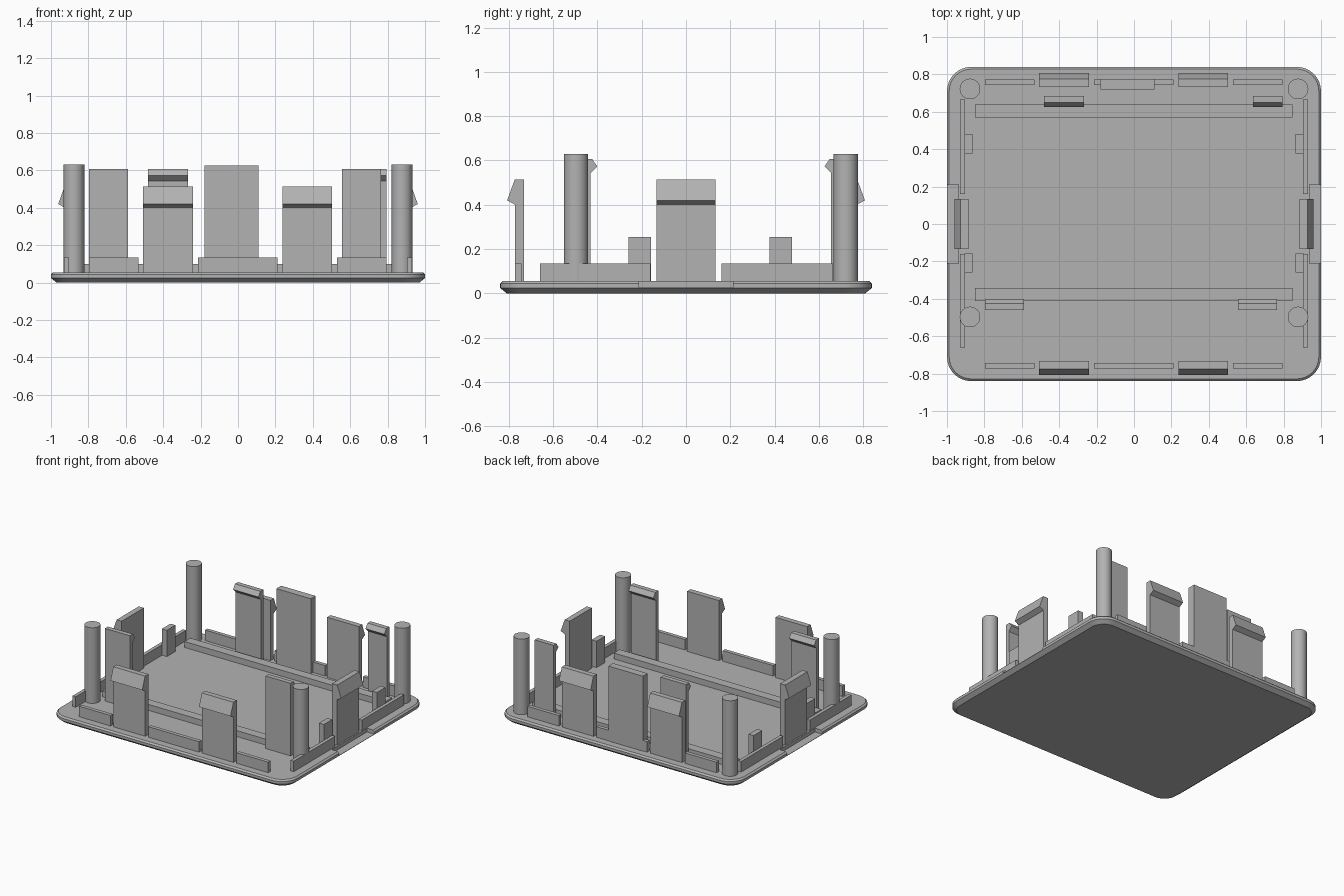
import bpy, bmesh, math

if "Cube" in bpy.data.objects:
    bpy.data.objects.remove(bpy.data.objects["Cube"])

grey = bpy.data.materials.new("plain grey")
grey.diffuse_color = (0.45, 0.45, 0.45, 1)
grey.use_nodes = True
grey.node_tree.nodes["Principled BSDF"].inputs["Base Color"].default_value = grey.diffuse_color
FLOOR = 0.05      # parts sink slightly into the plate, whose top is at 0.055


def finish(bm, name):
    bmesh.ops.recalc_face_normals(bm, faces=bm.faces[:])
    mesh = bpy.data.meshes.new(name)
    bm.to_mesh(mesh)
    bm.free()
    mesh.materials.append(grey)
    obj = bpy.data.objects.new(name, mesh)
    bpy.context.collection.objects.link(obj)
    return obj


def loft(name, rings):
    """Closed solid through rings of equal point count."""
    bm = bmesh.new()
    loops = [[bm.verts.new(p) for p in ring] for ring in rings]
    n = len(loops[0])
    for a, b in zip(loops, loops[1:]):
        for i in range(n):
            j = (i + 1) % n
            bm.faces.new((a[i], a[j], b[j], b[i]))
    bm.faces.new(loops[0][::-1])
    bm.faces.new(loops[-1])
    return finish(bm, name)


def box(name, x0, x1, y0, y1, top, bottom=FLOOR):
    return loft(name, [[(x0, y0, z), (x1, y0, z), (x1, y1, z), (x0, y1, z)]
                       for z in (bottom, top)])


def clip(name, axis, lo, hi, profile):
    """Extrude a (depth, z) profile between lo and hi along x or y."""
    put = (lambda d, w, z: (w, d, z)) if axis == "x" else (lambda d, w, z: (d, w, z))
    return loft(name, [[put(d, w, z) for d, z in profile] for w in (lo, hi)])


def smooth(obj):
    bpy.ops.object.select_all(action="DESELECT")
    bpy.context.view_layer.objects.active = obj
    obj.select_set(True)
    bpy.ops.object.shade_smooth_by_angle(angle=math.radians(25))


def rounded_rect(inset, z, hx=1.0, hy=0.84, r=0.13, steps=8):
    ring = []
    for q, (sx, sy) in enumerate([(1, 1), (-1, 1), (-1, -1), (1, -1)]):
        for i in range(steps + 1):
            a = math.radians(90 * (q + i / steps))
            ring.append((sx * (hx - r) + (r - inset) * math.cos(a),
                         sy * (hy - r) + (r - inset) * math.sin(a), z))
    return ring


# Cover plate with bevelled rim
plate = loft("cover_plate", [rounded_rect(i, z) for i, z in
                             ((0.03, 0), (0, 0.024), (0, 0.044), (0.012, 0.055))])
# Shallow notch in each short edge
for s in (-1, 1):
    cutter = box("notch_cutter", *sorted((s * 0.937, s * 1.1)), -0.212, 0.212, 0.1, 0.027)
    cutter.hide_render = True
    mod = plate.modifiers.new("notch", "BOOLEAN")
    mod.operation = "DIFFERENCE"
    mod.solver = "EXACT"
    mod.object = cutter
    bpy.context.view_layer.objects.active = plate
    bpy.ops.object.modifier_apply(modifier=mod.name)
    bpy.data.objects.remove(cutter)
smooth(plate)

# Round corner posts
for x in (-0.877, 0.877):
    for y in (-0.497, 0.722):
        post = loft("corner_post", [[(x + 0.055 * math.cos(math.tau * i / 32),
                                      y + 0.055 * math.sin(math.tau * i / 32), z)
                                     for i in range(32)] for z in (FLOOR, 0.63)])
        smooth(post)

# Long inner ribs
for y in (-0.413, 0.57):
    box("floor_rib", -0.85, 0.847, y, y + 0.07, 0.10)

# Low walls and outward snap clips on the long edges
for s in (-1, 1):
    for x0, x1 in ((-0.797, -0.532), (-0.213, 0.212), (0.53, 0.795)):
        box("long_edge_wall", x0, x1, *sorted((s * 0.743, s * 0.772)), 0.135)
    profile = [(s * d, z) for d, z in ((0.733, FLOOR), (0.772, FLOOR), (0.772, 0.40),
                                       (0.808, 0.42), (0.774, 0.513), (0.733, 0.513))]
    for x0, x1 in ((-0.507, -0.24), (0.237, 0.503)):
        clip("long_edge_clip", "x", x0, x1, profile)

# Low walls, stubs and outward snap clip on the short edges
for s in (-1, 1):
    for y0, y1 in ((-0.66, -0.16), (0.16, 0.665)):
        box("short_edge_wall", *sorted((s * 0.903, s * 0.93)), y0, y1, 0.135)
    for y in (-0.26, 0.378):
        box("short_edge_stub", *sorted((s * 0.863, s * 0.905)), y, y + 0.102, 0.255)
    profile = [(s * d, z) for d, z in ((0.885, FLOOR), (0.926, FLOOR), (0.926, 0.40),
                                       (0.961, 0.42), (0.928, 0.513), (0.885, 0.513))]
    clip("short_edge_clip", "y", -0.133, 0.133, profile)

# Tall tab on the back edge
box("back_tab", -0.18, 0.11, 0.718, 0.775, 0.625)

# Tall inward hooks beside the ribs
for y, s, spans in ((0.685, -1, ((-0.48, -0.267), (0.635, 0.793))),
                    (-0.46, 1, ((-0.797, -0.587), (0.555, 0.765)))):
    profile = [(y + s * d, z) for d, z in ((0, FLOOR), (0.029, FLOOR), (0.029, 0.543),
                                           (0.059, 0.573), (0.036, 0.607), (0, 0.607))]
    for x0, x1 in spans:
        clip("inner_hook", "x", x0, x1, profile)
